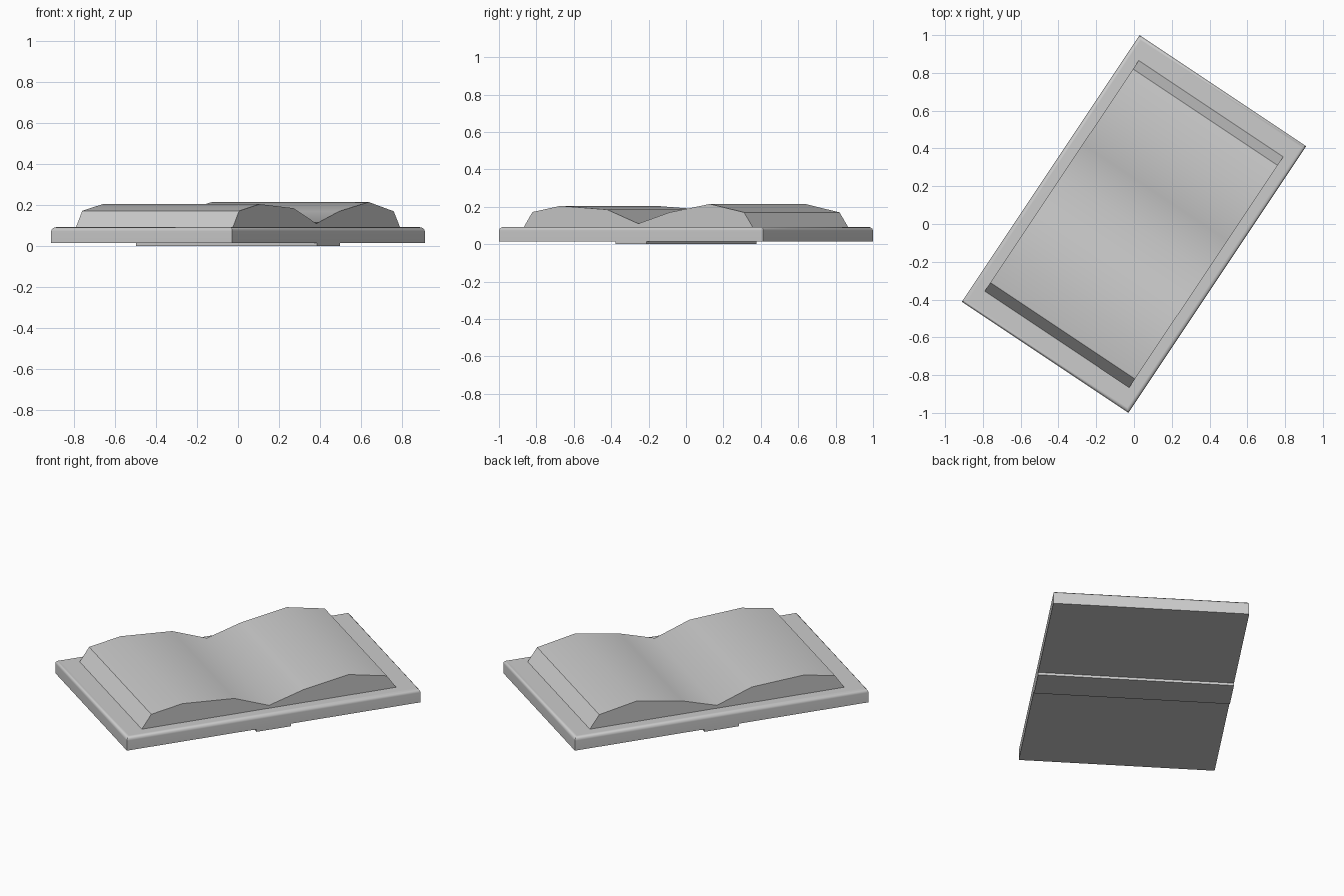
import bpy
import bmesh
import math
from mathutils import Matrix

cube = bpy.data.objects.get("Cube")
if cube:
    bpy.data.objects.remove(cube, do_unlink=True)

TURN = Matrix.Rotation(math.radians(56.3), 4, "Z")

grey = bpy.data.materials.new("plain grey")
grey.use_nodes = True
COLOUR = (0.6, 0.6, 0.6, 1)
grey.diffuse_color = COLOUR
grey.node_tree.nodes["Principled BSDF"].inputs["Base Color"].default_value = COLOUR


def add_prism(name, profile, half_depth, smooth_angle=None):
    """Extrude an (x, z) outline along the spine direction."""
    bm = bmesh.new()
    verts = [bm.verts.new((x, -half_depth, z)) for x, z in profile]
    face = bm.faces.new(verts)
    moved = bmesh.ops.extrude_face_region(bm, geom=[face])["geom"]
    bmesh.ops.translate(bm, vec=(0, 2 * half_depth, 0),
                        verts=[v for v in moved if isinstance(v, bmesh.types.BMVert)])
    bmesh.ops.recalc_face_normals(bm, faces=bm.faces)
    mesh = bpy.data.meshes.new(name)
    bm.to_mesh(mesh)
    bm.free()
    mesh.materials.append(grey)
    obj = bpy.data.objects.new(name, mesh)
    bpy.context.collection.objects.link(obj)
    obj.matrix_world = TURN
    if smooth_angle:
        bpy.ops.object.select_all(action="DESELECT")
        obj.select_set(True)
        bpy.context.view_layer.objects.active = obj
        bpy.ops.object.shade_smooth_by_angle(angle=math.radians(smooth_angle))
    return obj


def box_outline(half, low, high):
    return [(-half, low), (half, low), (half, high), (-half, high)]


# Hard cover lying open, with its upper rim rounded
cover = add_prism("cover", box_outline(0.848, 0.015, 0.093), 0.53)
bm = bmesh.new()
bm.from_mesh(cover.data)
rim = [e for e in bm.edges if all(v.co.z > 0.09 for v in e.verts)]
bmesh.ops.bevel(bm, geom=rim, offset=0.02, segments=3, profile=0.5, affect="EDGES")
for face in bm.faces:
    face.smooth = True
bm.to_mesh(cover.data)
bm.free()
bpy.ops.object.select_all(action="DESELECT")
cover.select_set(True)
bpy.context.view_layer.objects.active = cover
bpy.ops.object.shade_smooth_by_angle(angle=math.radians(35))
weighted = cover.modifiers.new("even shading", "WEIGHTED_NORMAL")
weighted.keep_sharp = True

# Raised strip under the fold
add_prism("spine", box_outline(0.1, 0, 0.02), 0.53)

# Two swelling page blocks meeting in a valley
pages = [(-0.74, 0.085), (0.74, 0.085), (0.68, 0.17), (0.46, 0.215),
         (0.2, 0.17), (0, 0.11), (-0.2, 0.185), (-0.5, 0.205), (-0.68, 0.172)]
add_prism("pages", pages, 0.46, 39)
